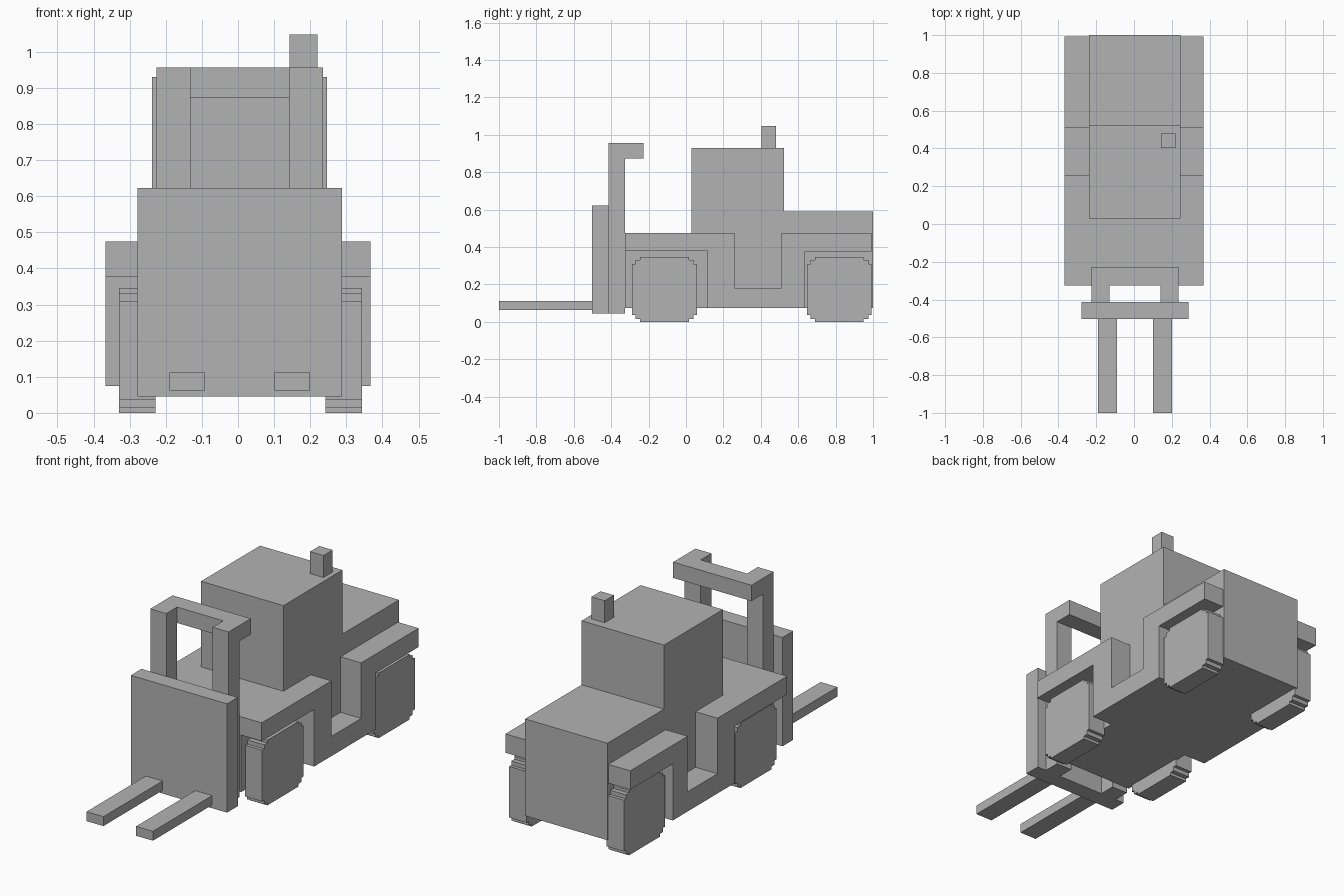
import bpy
import bmesh

cube = bpy.data.objects.get("Cube")
if cube:
    bpy.data.objects.remove(cube, do_unlink=True)

GREY = (0.45, 0.45, 0.45, 1)
grey = bpy.data.materials.new("plain grey")
grey.use_nodes = True
grey.diffuse_color = GREY
grey.node_tree.nodes["Principled BSDF"].inputs["Base Color"].default_value = GREY

MID = 0.005  # centre line of the mast, forks and body


def prism(name, profile, x0, x1):
    """Extrude a (y, z) side profile from x0 to x1."""
    bm = bmesh.new()
    face = bm.faces.new([bm.verts.new((x0, y, z)) for y, z in profile])
    moved = bmesh.ops.extrude_face_region(bm, geom=[face], use_keep_orig=True)["geom"]
    bmesh.ops.translate(bm, vec=(x1 - x0, 0, 0),
                        verts=[v for v in moved if isinstance(v, bmesh.types.BMVert)])
    bmesh.ops.recalc_face_normals(bm, faces=bm.faces)
    mesh = bpy.data.meshes.new(name)
    bm.to_mesh(mesh)
    bm.free()
    mesh.materials.append(grey)
    obj = bpy.data.objects.new(name, mesh)
    bpy.context.collection.objects.link(obj)
    return obj


def box(name, x, y, z):
    return prism(name, [(y[0], z[0]), (y[1], z[0]), (y[1], z[1]), (y[0], z[1])], *x)


def wheel_profile(yc, half):
    """Square with small stair-stepped corners, standing on the ground."""
    corner = [(half, half - 0.037), (half - 0.018, half - 0.037),
              (half - 0.018, half - 0.015), (half - 0.043, half - 0.015),
              (half - 0.043, half)]
    flip = corner[::-1]
    loop = (corner + [(-y, z) for y, z in flip]
            + [(-y, -z) for y, z in corner] + [(y, -z) for y, z in flip])
    return [(yc + y, half + z) for y, z in loop]


# Body core: chassis, cab and rear hood in one stepped profile
prism("body", [(-0.325, 0.075), (1, 0.075), (1, 0.59), (0.525, 0.59),
               (0.525, 0.93), (0.03, 0.93), (0.03, 0.475), (-0.325, 0.475)],
      -0.238, 0.246)
box("exhaust", (0.142, 0.22), (0.403, 0.48), (0.93, 1.047))

# Fender outline with wheel arches and a step recess
fender = [(-0.325, 0.378), (0.115, 0.378), (0.115, 0.075), (0.635, 0.075),
          (0.635, 0.375), (0.992, 0.375), (0.992, 0.475), (0.51, 0.475),
          (0.51, 0.18), (0.26, 0.18), (0.26, 0.475), (-0.325, 0.475)]

for side, s in (("left", 1), ("right", -1)):
    prism(side + "_fender", fender, s * 0.235 + MID, s * 0.367)
    # Wheels
    for place, y in (("front", -0.115), ("rear", 0.82)):
        prism(f"{side}_{place}_wheel", wheel_profile(y, 0.173),
              s * 0.235 + 0.007, s * 0.337 + 0.007)
    # Mast posts and fork tines
    box(side + "_mast_post", (s * 0.136 + MID, s * 0.23 + MID),
        (-0.415, -0.325), (0.045, 0.957))
    box(side + "_fork", (s * 0.096 + MID, s * 0.195 + MID),
        (-1, -0.5), (0.062, 0.112))

# Mast top: short arms' crossbar and the front carriage plate
box("mast_crossbar", (MID - 0.23, MID + 0.23), (-0.325, -0.228), (0.873, 0.957))
box("carriage_plate", (MID - 0.283, MID + 0.283), (-0.503, -0.413), (0.045, 0.623))
